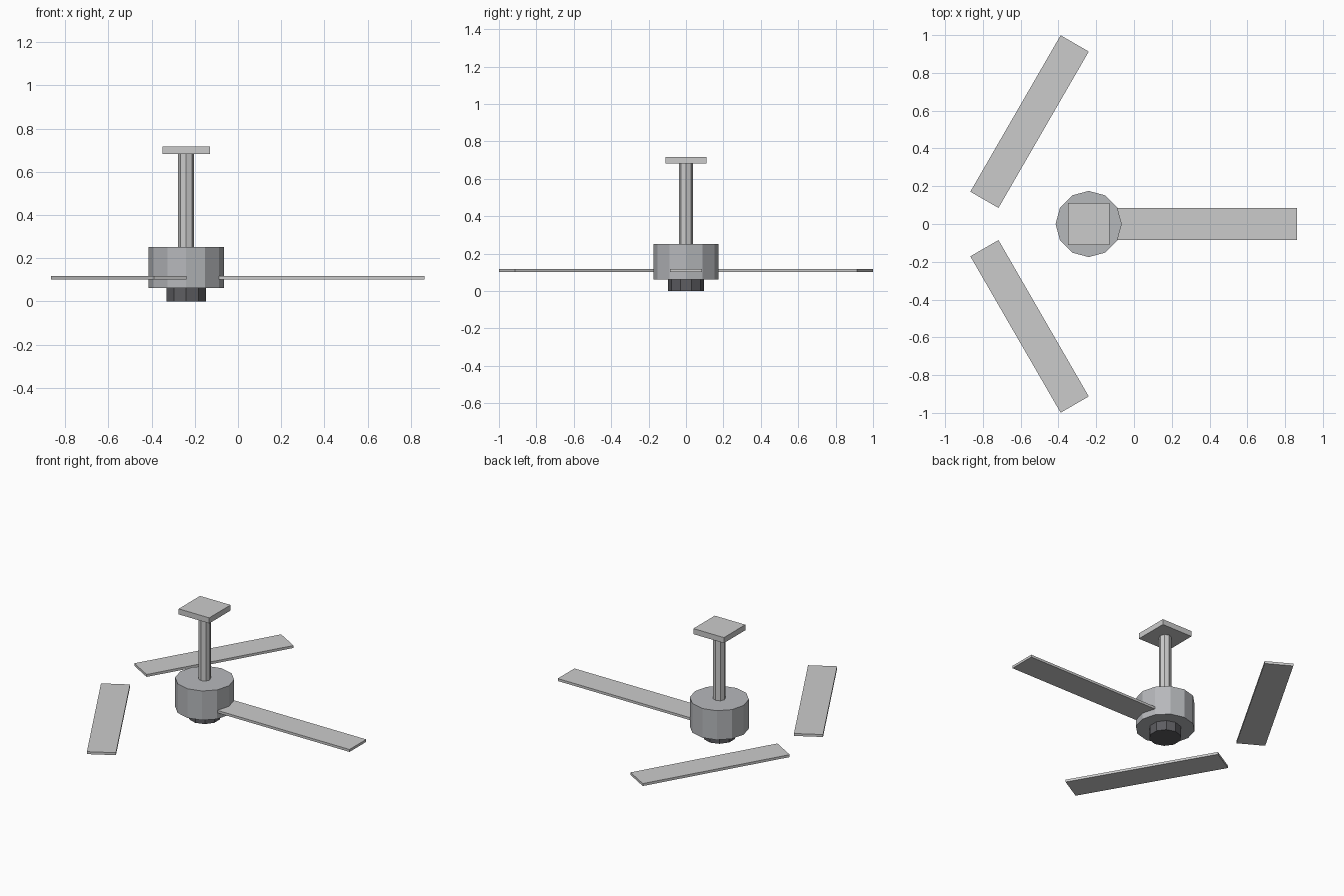
import bpy
from math import radians

if "Cube" in bpy.data.objects:
    bpy.data.objects.remove(bpy.data.objects["Cube"])

CX = -0.24  # fan axis


def material(name, rgb):
    mat = bpy.data.materials.new(name)
    mat.diffuse_color = (*rgb, 1)
    mat.use_nodes = True
    mat.node_tree.nodes["Principled BSDF"].inputs["Base Color"].default_value = mat.diffuse_color
    return mat


def prism(name, sides, radius, z0, z1, mat=None):
    bpy.ops.mesh.primitive_cylinder_add(vertices=sides, radius=radius, depth=z1 - z0,
                                        location=(CX, 0, (z0 + z1) / 2))
    ob = bpy.context.object
    ob.name = name
    if mat:
        ob.data.materials.append(mat)


def box(name, center, size, turn=0):
    bpy.ops.mesh.primitive_cube_add(size=1, location=center, rotation=(0, 0, radians(turn)))
    ob = bpy.context.object
    ob.name = name
    ob.scale = size


housing_grey = material("housing_grey", (0.47, 0.48, 0.5))
dark_grey = material("dark_grey", (0.11, 0.11, 0.12))

# Motor housing, lower cap and hanging rod
prism("motor_housing", 12, 0.175, 0.062, 0.252, housing_grey)
prism("lower_cap", 10, 0.096, 0, 0.062, dark_grey)
prism("hanging_rod", 8, 0.037, 0.252, 0.682)

# Ceiling plate
box("ceiling_plate", (CX, 0, 0.7), (0.22, 0.22, 0.036))

# Blades: one in the housing, two set apart from it
blade_size = (0.956, 0.172, 0.016)
box("blade_right", (0.385, 0, 0.11), blade_size)
for side, label in ((1, "back"), (-1, "front")):
    box("blade_" + label, (-0.553, side * 0.542, 0.11), blade_size, side * 60)
